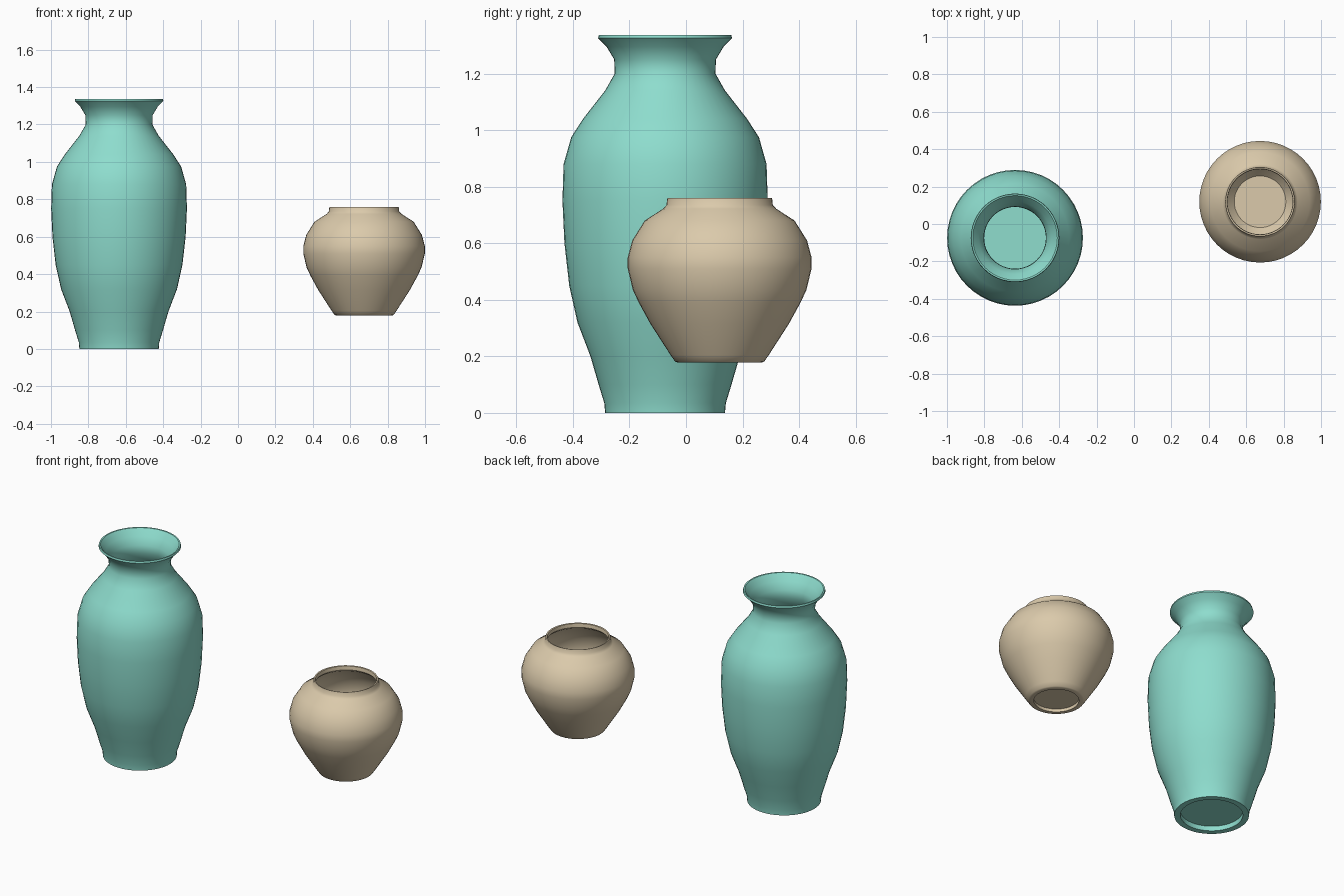
import bpy, math

cube = bpy.data.objects.get("Cube")
if cube:
    bpy.data.objects.remove(cube, do_unlink=True)


def make_material(name, rgb):
    linear = [((c / 255 + 0.055) / 1.055) ** 2.4 for c in rgb]
    mat = bpy.data.materials.new(name)
    mat.use_nodes = True
    mat.diffuse_color = (*linear, 1)
    bsdf = mat.node_tree.nodes["Principled BSDF"]
    bsdf.inputs["Base Color"].default_value = (*linear, 1)
    bsdf.inputs["Roughness"].default_value = 0.6
    return mat


def lathe(name, profile, location, mat, segments=48):
    """Spin a closed (radius, z) profile that starts and ends on the axis."""
    verts, faces, rings = [], [], []
    for r, z in profile:
        count = segments if r > 0 else 1
        rings.append([len(verts) + i for i in range(count)])
        for i in range(count):
            a = math.tau * i / segments
            verts.append((r * math.cos(a), r * math.sin(a), z))
    for low, high in zip(rings, rings[1:]):
        for i in range(segments):
            j = (i + 1) % segments
            if len(low) == 1:
                faces.append((low[0], high[j], high[i]))
            elif len(high) == 1:
                faces.append((low[i], low[j], high[0]))
            else:
                faces.append((low[i], low[j], high[j], high[i]))
    mesh = bpy.data.meshes.new(name)
    mesh.from_pydata(verts, [], faces)
    mesh.materials.append(mat)
    obj = bpy.data.objects.new(name, mesh)
    obj.location = location
    bpy.context.collection.objects.link(obj)
    bpy.ops.object.select_all(action='DESELECT')
    obj.select_set(True)
    bpy.context.view_layer.objects.active = obj
    bpy.ops.object.shade_smooth_by_angle(angle=math.radians(40))
    return obj


def vessel(name, foot, wall, lip, floor, thickness, location, mat):
    """Recessed foot, outer wall, lip, then the hollow inside down to the floor."""
    inside = [(r - thickness, z) for r, z in reversed(wall) if z > floor[1] + 0.02]
    profile = [(0, foot[1]), foot, (foot[0], wall[0][1])]
    profile += wall + lip + inside + [floor, (0, floor[1])]
    return lathe(name, profile, location, mat)


teal = make_material("teal glaze", (142, 221, 206))
sand = make_material("sand clay", (219, 202, 171))

# Tall vase with flared mouth
vessel("tall_vase", (0.177, 0.03),
       [(0.212, 0), (0.215, 0.035), (0.235, 0.1), (0.264, 0.2), (0.31, 0.32),
        (0.339, 0.45), (0.356, 0.6), (0.363, 0.75), (0.359, 0.88),
        (0.332, 0.975), (0.29, 1.04), (0.212, 1.14), (0.178, 1.2),
        (0.18, 1.25), (0.207, 1.295)],
       [(0.237, 1.325), (0.234, 1.336), (0.226, 1.335)],
       (0.19, 0.06), 0.013, (-0.636, -0.074, 0), teal)

# Round pot with short collar
vessel("round_pot", (0.128, 0.197),
       [(0.149, 0.178), (0.158, 0.182), (0.174, 0.205), (0.245, 0.315),
        (0.286, 0.39), (0.307, 0.435), (0.325, 0.51), (0.325, 0.55),
        (0.309, 0.61), (0.265, 0.68), (0.2, 0.722), (0.188, 0.735)],
       [(0.186, 0.755), (0.184, 0.76), (0.176, 0.758)],
       (0.138, 0.212), 0.014, (0.674, 0.119, 0), sand)
